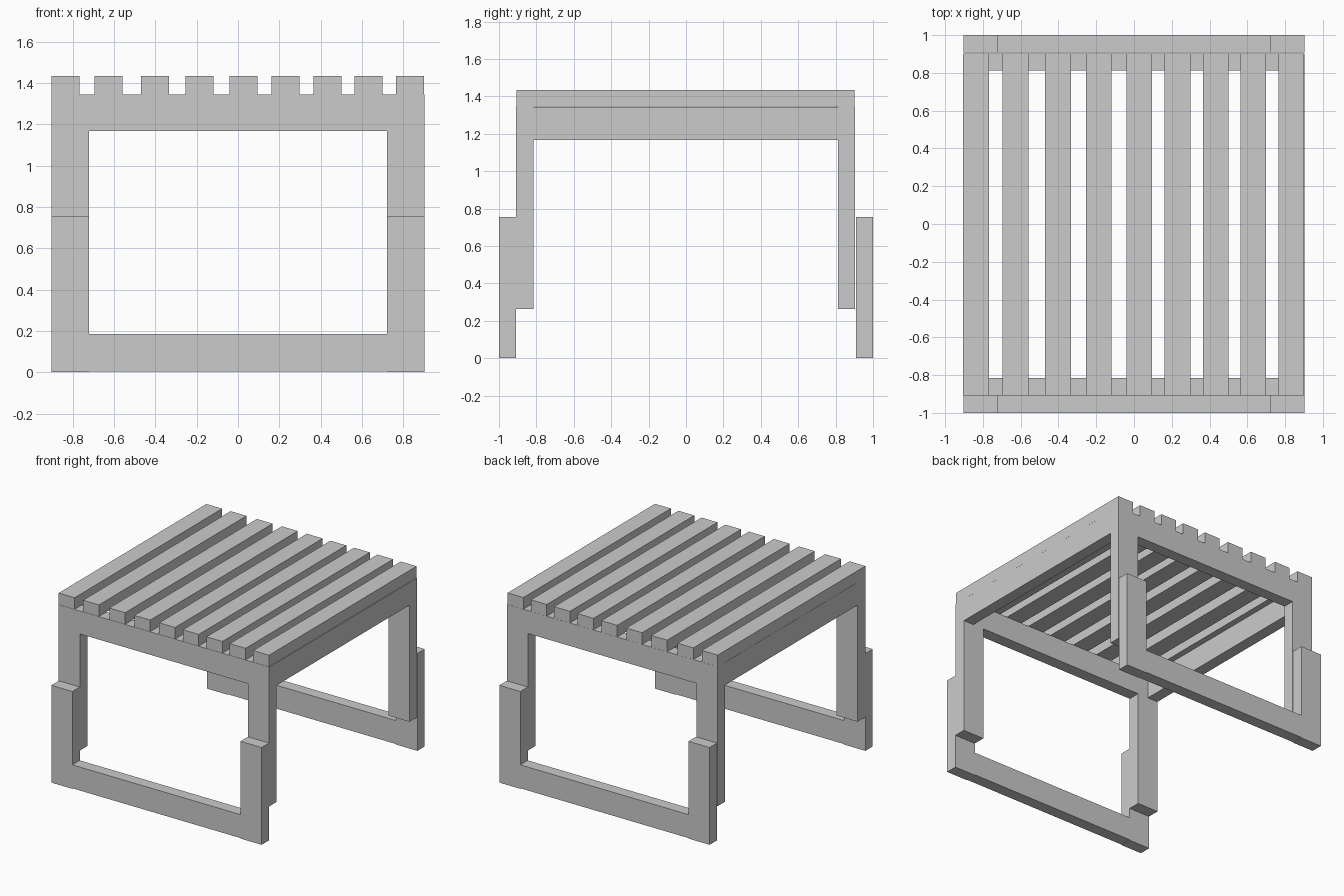
import bpy, bmesh
from mathutils import Matrix, Vector

if "Cube" in bpy.data.objects:
    bpy.data.objects.remove(bpy.data.objects["Cube"])


def box(name, x, y, z):
    """Axis-aligned bar from (min, max) pairs."""
    lo, hi = Vector((x[0], y[0], z[0])), Vector((x[1], y[1], z[1]))
    bm = bmesh.new()
    bmesh.ops.create_cube(bm, size=1)
    mesh = bpy.data.meshes.new(name)
    size = hi - lo
    bm.transform(Matrix.Diagonal((*size, 1)))
    bm.to_mesh(mesh)
    bm.free()
    ob = bpy.data.objects.new(name, mesh)
    ob.location = (lo + hi) / 2
    bpy.context.collection.objects.link(ob)
    return ob


HALF = 0.903    # half width of the table
INNER = 0.722   # inner edge of the legs

# Top slats
for i, cx in enumerate((-0.836, -0.627, -0.402, -0.187, 0.027,
                        0.230, 0.433, 0.632, 0.833)):
    box(f"slat_{i + 1}", (cx - 0.068, cx + 0.068), (-0.907, 0.902), (1.345, 1.435))

# Front and back end frames: upper inverted U and lower U on its outside
for end, upper_y, lower_y in (("front", (-0.909, -0.815), (-1.0, -0.909)),
                              ("back", (0.813, 0.903), (0.909, 1.0))):
    box(f"{end}_top_rail", (-INNER, INNER), upper_y, (1.167, 1.345))
    box(f"{end}_foot_rail", (-INNER, INNER), lower_y, (0.004, 0.186))
    for side, x in (("left", (-HALF, -INNER)), ("right", (INNER, HALF))):
        box(f"{end}_{side}_upper_leg", x, upper_y, (0.262, 1.345))
        box(f"{end}_{side}_lower_leg", x, lower_y, (0.0, 0.755))

# Side rails under the outer slats
for side, x in (("left", (-HALF, -HALF + 0.09)), ("right", (HALF - 0.09, HALF))):
    box(f"{side}_side_rail", x, (-0.815, 0.813), (1.167, 1.343))
